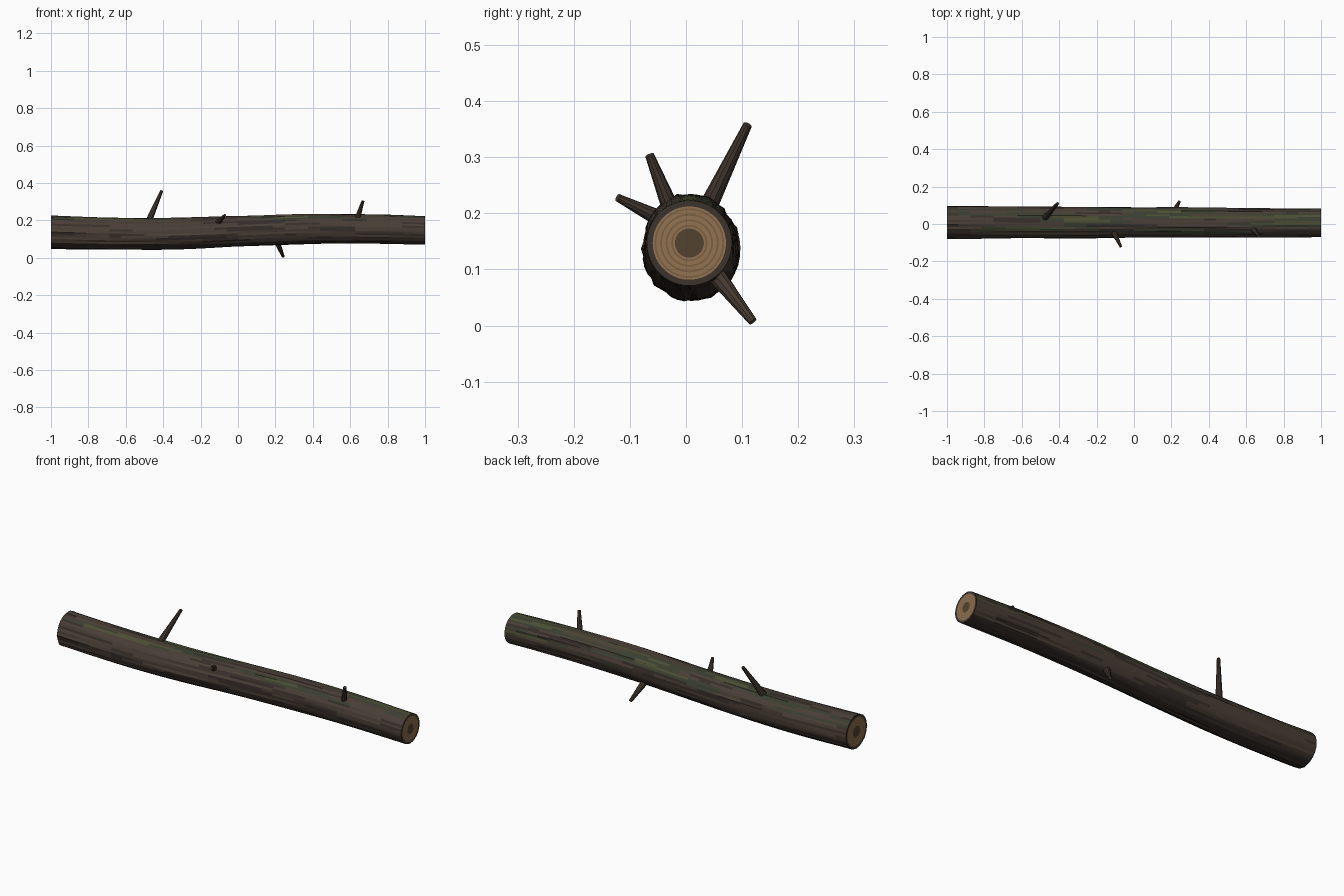
import bpy, bmesh, math
from mathutils import Vector, noise

if "Cube" in bpy.data.objects:
    bpy.data.objects.remove(bpy.data.objects["Cube"])

SIDES, SEGS = 44, 32


def material(name, rgb):
    m = bpy.data.materials.new(name)
    m.diffuse_color = (*rgb, 1)
    m.use_nodes = True
    m.node_tree.nodes["Principled BSDF"].inputs["Base Color"].default_value = m.diffuse_color
    return m


bark_mats = [material("bark_brown", (0.066, 0.048, 0.036)),
             material("bark_dark", (0.036, 0.027, 0.022)),
             material("moss_dark", (0.042, 0.048, 0.029)),
             material("moss_light", (0.07, 0.075, 0.033))]
rim_mat = material("bark_rim", (0.045, 0.034, 0.025))
wood = material("cut_wood", (0.29, 0.17, 0.08))
ring_mat = material("growth_ring", (0.2, 0.115, 0.055))
heart = material("heartwood", (0.085, 0.055, 0.03))
twig_mat = material("twig_brown", (0.062, 0.044, 0.032))


def centre(x):
    return Vector((x, 0.008 - 0.002 * x, 0.1425 + 0.0045 * x + 0.0115 * math.sin(math.pi * x)))


def radius(x):
    return 0.0815 - 0.0055 * x


def finish(bm, name, mats):
    bmesh.ops.recalc_face_normals(bm, faces=bm.faces)
    me = bpy.data.meshes.new(name)
    bm.to_mesh(me)
    bm.free()
    for m in mats:
        me.materials.append(m)
    ob = bpy.data.objects.new(name, me)
    bpy.context.collection.objects.link(ob)
    return ob


def ring(bm, x, rad):
    c = centre(x)
    out = []
    for i in range(SIDES):
        a = 2 * math.pi * i / SIDES
        r = rad(a)
        out.append(bm.verts.new(c + Vector((0, r * math.cos(a), r * math.sin(a)))))
    return out


def bridge(bm, a, b):
    return [bm.faces.new((a[i], a[(i + 1) % SIDES], b[(i + 1) % SIDES], b[i])) for i in range(SIDES)]


# Ridged bark, with long streaks of moss along the upper side
bm = bmesh.new()
rings = []
for s in range(SEGS + 1):
    x = -1 + 2 * s / SEGS
    amp = 0.0055 * min(1, (1 - x) * 4 + 0.15)
    rings.append(ring(bm, x, lambda a: radius(x) + amp * noise.noise(
        Vector((x * 1.6, 7 * math.cos(a), 7 * math.sin(a))))))
for s in range(SEGS):
    for i, f in enumerate(bridge(bm, rings[s], rings[s + 1])):
        x = -1 + (2 * s + 1) / SEGS
        a = 2 * math.pi * (i + 0.5) / SIDES
        p = Vector((x * 1.8, 4 * math.cos(a), 4 * math.sin(a)))
        moss = noise.noise(p + Vector((5, 0, 0))) + 0.7 * math.sin(a) + 0.2 * math.cos(a) + 0.15 * x
        if moss > 0.98:
            f.material_index = 3
        elif moss > 0.72:
            f.material_index = 2
        elif noise.noise(p * 1.7) > 0.22 or math.sin(a) < -0.75:
            f.material_index = 1
finish(bm, "bark", bark_mats)

# Sawn ends: bark rim, growth rings and heartwood
for x, name in ((-1, "left_cut_end"), (1, "right_cut_end")):
    bm = bmesh.new()
    R = radius(x)
    prev = None
    steps = [1.0, 0.86] + [0.86 - 0.52 * k / 12 for k in range(1, 13)]
    for k, t in enumerate(steps):
        cur = ring(bm, x, lambda a: R * t)
        if prev:
            for f in bridge(bm, prev, cur):
                f.material_index = 0 if k == 1 else 1 + (k % 3 == 0)
        prev = cur
    bm.faces.new(prev).material_index = 3
    finish(bm, name, [rim_mat, wood, ring_mat, heart])

# Broken branch stubs: tapered cones sunk into the trunk
stubs = [((-0.47, 0.04, 0.213), (-0.408, 0.11, 0.358), 0.018, 0.008),
         ((-0.10, -0.06, 0.197), (-0.07, -0.122, 0.228), 0.016, 0.007),
         ((0.21, 0.06, 0.082), (0.242, 0.119, 0.007), 0.018, 0.008),
         ((0.64, -0.03, 0.215), (0.668, -0.065, 0.304), 0.017, 0.008)]
for n, (base, tip, r1, r2) in enumerate(stubs, 1):
    a, b = Vector(base), Vector(tip)
    d = (b - a).normalized()
    a -= d * 0.025
    bm = bmesh.new()
    bmesh.ops.create_cone(bm, cap_ends=True, segments=10, radius1=r1, radius2=r2, depth=(b - a).length)
    ob = finish(bm, f"branch_stub_{n}", [twig_mat])
    ob.location = (a + b) / 2
    ob.rotation_euler = d.to_track_quat('Z', 'Y').to_euler()
